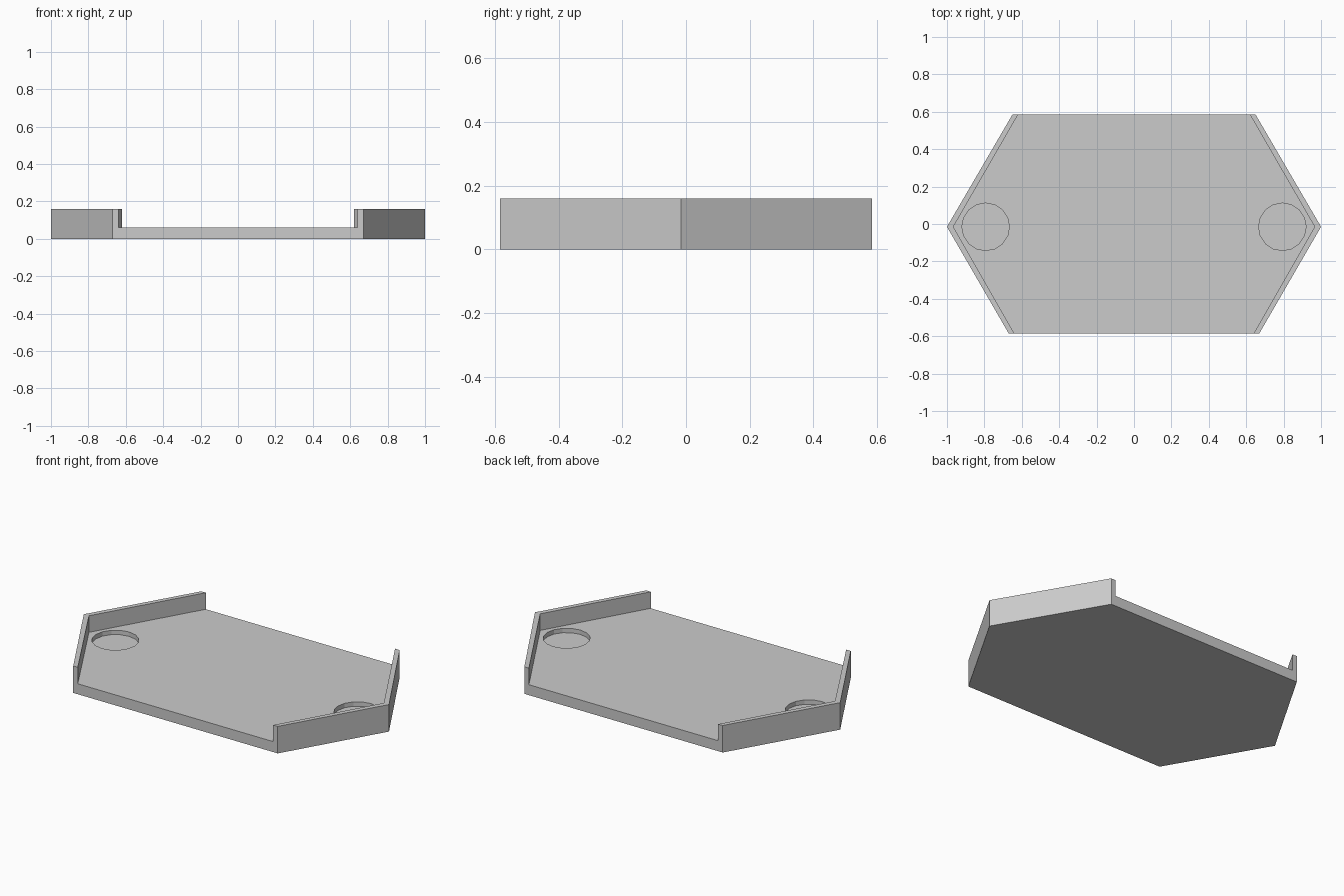
import bpy, bmesh
from mathutils import Matrix

cube = bpy.data.objects.get("Cube")
if cube:
    bpy.data.objects.remove(cube, do_unlink=True)

HEIGHT, FLOOR, POCKET = 0.16, 0.062, 0.036
MIDDLE_Y = -0.015

grey = bpy.data.materials.new("light grey")
grey.use_nodes = True
colour = (0.6, 0.6, 0.6, 1)
grey.diffuse_color = colour
grey.node_tree.nodes["Principled BSDF"].inputs["Base Color"].default_value = colour


def add_object(name, bm):
    bmesh.ops.recalc_face_normals(bm, faces=bm.faces)
    mesh = bpy.data.meshes.new(name)
    bm.to_mesh(mesh)
    bm.free()
    mesh.materials.append(grey)
    obj = bpy.data.objects.new(name, mesh)
    bpy.context.collection.objects.link(obj)
    return obj


def prism(name, half, z0, z1):
    """Extrude an outline mirrored from its +x half."""
    outline = half + [(-x, y) for x, y in reversed(half)]
    bm = bmesh.new()
    base = bm.faces.new([bm.verts.new((x, y, z0)) for x, y in outline])
    grown = bmesh.ops.extrude_face_region(bm, geom=[base], use_keep_orig=True)
    top = [v for v in grown["geom"] if isinstance(v, bmesh.types.BMVert)]
    bmesh.ops.translate(bm, verts=top, vec=(0, 0, z1 - z0))
    return add_object(name, bm)


def cut(target, cutter):
    cutter.hide_render = True
    mod = target.modifiers.new("cut", "BOOLEAN")
    mod.operation = "DIFFERENCE"
    mod.solver = "EXACT"
    mod.object = cutter
    bpy.context.view_layer.objects.active = target
    bpy.ops.object.modifier_apply(modifier=mod.name)
    bpy.data.objects.remove(cutter, do_unlink=True)


# Hexagonal tray body
tray = prism("hexagonal_tray", [(0.67, -0.585), (1, MIDDLE_Y), (0.65, 0.585)], 0, HEIGHT)

# Hollow between the side walls, open at front and back
hollow = [(0.583, -0.685), (0.966, MIDDLE_Y), (0.562, 0.685)]
cut(tray, prism("hollow_cutter", hollow, FLOOR, HEIGHT + 0.1))

# Round pocket in each pointed end
for side in (-1, 1):
    bm = bmesh.new()
    bmesh.ops.create_cone(bm, cap_ends=True, segments=16, radius1=0.127, radius2=0.127,
                          depth=0.1, matrix=Matrix.Translation((side * 0.793, MIDDLE_Y, POCKET + 0.05)))
    cut(tray, add_object("pocket_cutter", bm))
